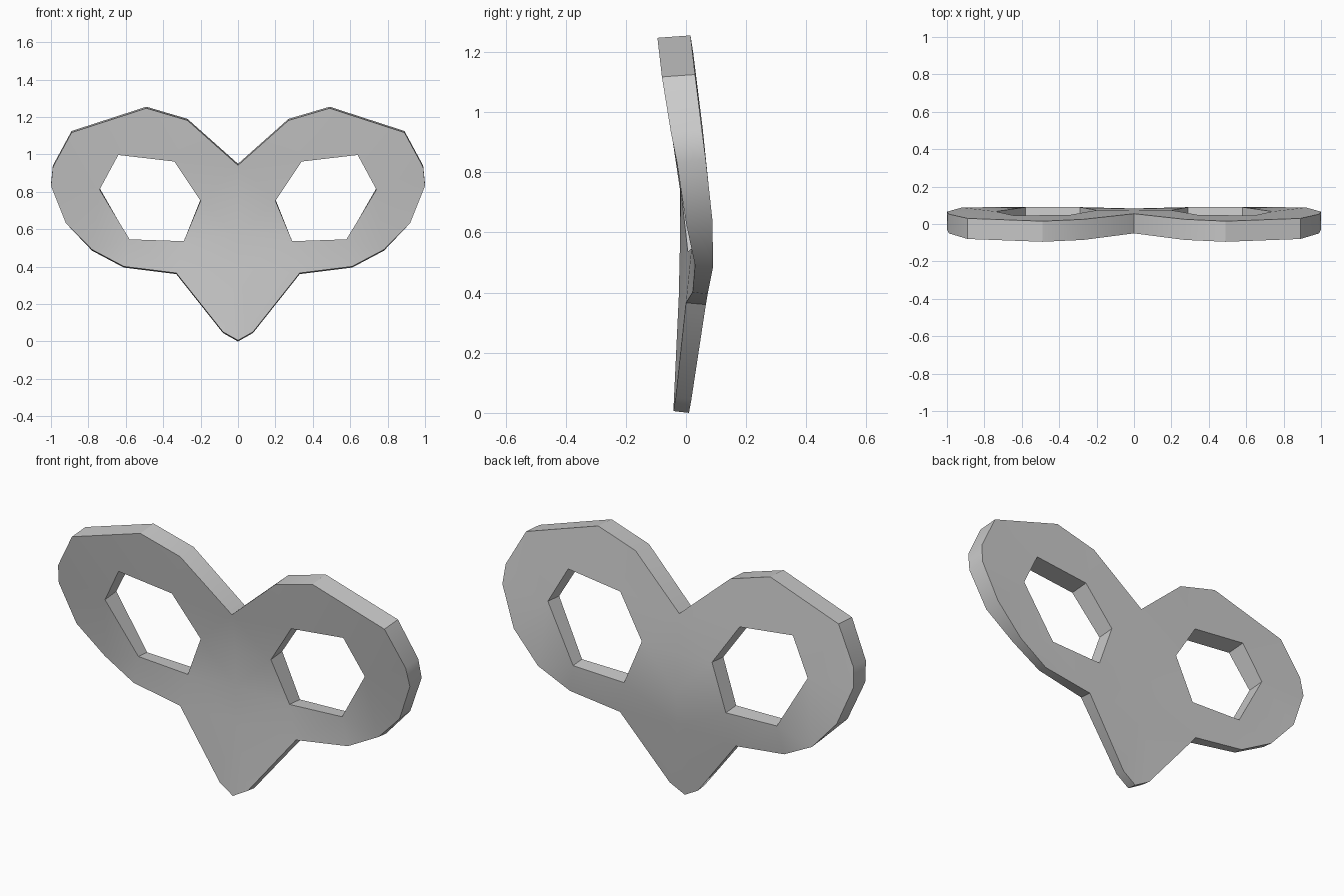
import bpy, bmesh

if "Cube" in bpy.data.objects:
    bpy.data.objects.remove(bpy.data.objects["Cube"])

# Half outline, notch to chin, then up the nose ridge: x, z, front y, back y
outline = [(0, .95, -.05, .055), (.27, 1.19, -.085, .025), (.49, 1.255, -.095, .015),
           (.89, 1.125, -.08, .03), (.99, .94, -.05, .053), (1, .84, -.03, .066),
           (.92, .64, .0, .088), (.78, .485, .03, .09), (.61, .395, .022, .072),
           (.33, .36, .0, .066), (.08, .045, -.034, .018), (0, 0, -.042, .01),
           (0, .38, -.024, .065), (0, .56, -.02, .083), (0, .75, -.02, .076)]
# Eye opening
eye = [(.64, 1.005, -.058, .045), (.74, .82, -.025, .067), (.58, .54, .018, .09),
       (.29, .53, .006, .09), (.2, .76, -.018, .074), (.34, .97, -.053, .049)]
pts = outline + eye
n, m = len(outline), len(eye)
rim = [(i, (i + 1) % n) for i in range(n)]
hole = [(n + i, n + (i + 1) % m) for i in range(m)]

# Fill the flat pattern around the eye to get the face layout
flat = bmesh.new()
fv = [flat.verts.new((p[0], 0, p[1])) for p in pts]
flat.verts.index_update()
fe = [flat.edges.new((fv[a], fv[b])) for a, b in rim + hole]
bmesh.ops.triangle_fill(flat, use_beauty=True, edges=fe, normal=(0, -1, 0))
flat.verts.index_update()
tris = [[v.index for v in f.verts] for f in flat.faces]
flat.free()

# Front and back skins joined by edge walls
k = len(pts)
bm = bmesh.new()
vs = [bm.verts.new((x, f, z - .008 if z > .6 else z + .006)) for x, z, f, b in pts]
vs += [bm.verts.new((x, b, z)) for x, z, f, b in pts]
for t in tris:
    bm.faces.new([vs[i] for i in t])
    bm.faces.new([vs[i + k] for i in reversed(t)])
for a, b in rim + hole:
    if pts[a][0] > 0 or pts[b][0] > 0:
        bm.faces.new([vs[a], vs[b], vs[b + k], vs[a + k]])

# Mirror to the other side
geom = bm.verts[:] + bm.edges[:] + bm.faces[:]
bmesh.ops.mirror(bm, geom=geom, axis='X', merge_dist=.0005)
bmesh.ops.remove_doubles(bm, verts=bm.verts[:], dist=.0005)
bmesh.ops.recalc_face_normals(bm, faces=bm.faces[:])
mesh = bpy.data.meshes.new("eye_mask")
bm.to_mesh(mesh)
bm.free()
mask = bpy.data.objects.new("eye_mask", mesh)
bpy.context.collection.objects.link(mask)

# Smooth skins, sharp rims
bpy.context.view_layer.objects.active = mask
mask.select_set(True)
bpy.ops.object.shade_smooth_by_angle(angle=.6)
